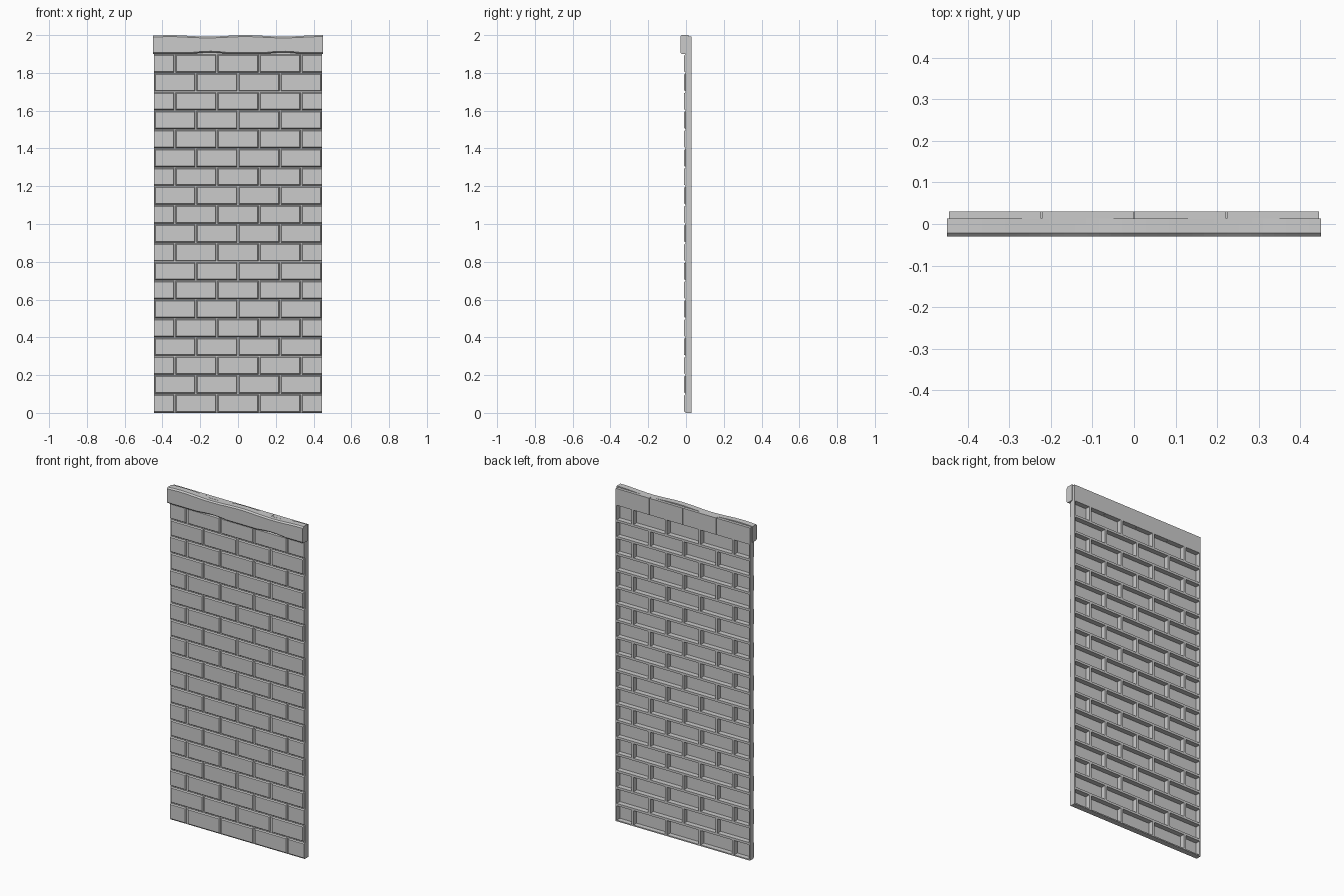
import bpy, bmesh, math

if "Cube" in bpy.data.objects:
    bpy.data.objects.remove(bpy.data.objects["Cube"])

stone = bpy.data.materials.new("grey stone")
stone.use_nodes = True
GREY = (0.6, 0.6, 0.6, 1)
stone.diffuse_color = GREY
stone.node_tree.nodes["Principled BSDF"].inputs["Base Color"].default_value = GREY

HALF, ROWS, ROW_H = 0.445, 20, 0.1
BRICK_W = HALF / 2
FRONT, MORTAR, FLOOR, BACK = -0.01, -0.003, 0.0, 0.03
RIB = 0.007


def box(bm, x0, x1, y0, y1, z0, z1, taper=(0, 0, 0)):
    """Box whose front face is drawn in by taper: left, right, and top/bottom."""
    left, right, ends = taper
    back = [(x0, y1, z0), (x1, y1, z0), (x1, y1, z1), (x0, y1, z1)]
    front = [(x0 + left, y0, z0 + ends), (x1 - right, y0, z0 + ends),
             (x1 - right, y0, z1 - ends), (x0 + left, y0, z1 - ends)]
    b = [bm.verts.new(p) for p in back]
    f = [bm.verts.new(p) for p in front]
    bm.faces.new(f)
    bm.faces.new(b[::-1])
    for i in range(4):
        j = (i + 1) % 4
        bm.faces.new((f[j], f[i], b[i], b[j]))


def finish(bm, name):
    bmesh.ops.recalc_face_normals(bm, faces=bm.faces)
    mesh = bpy.data.meshes.new(name)
    bm.to_mesh(mesh)
    bm.free()
    mesh.materials.append(stone)
    ob = bpy.data.objects.new(name, mesh)
    bpy.context.collection.objects.link(ob)
    return ob


def joints(row):
    """Joint positions of a row, alternating whole and half bricks."""
    if row % 2:
        return [-HALF + BRICK_W * i for i in range(5)]
    return [-HALF] + [-HALF + BRICK_W * (i + 0.5) for i in range(4)] + [HALF]


# Mortar sheet behind the bricks
bm = bmesh.new()
box(bm, -HALF, HALF, MORTAR, FLOOR, 0, 1.99)
finish(bm, "mortar_sheet")

# Raised bricks on the front
bm = bmesh.new()
for row in range(ROWS - 1):
    xs = joints(row)
    z = row * ROW_H
    for a, b in zip(xs, xs[1:]):
        cut_left = a == -HALF and row % 2 == 0
        cut_right = b == HALF and row % 2 == 0
        gl, gr = (0 if cut_left else 0.004), (0 if cut_right else 0.004)
        box(bm, a + gl, b - gr, FRONT, MORTAR, z + 0.003, z + ROW_H - 0.003,
            (0 if cut_left else 0.005, 0 if cut_right else 0.005, 0.005))
finish(bm, "front_bricks")

# Ribs that frame the hollow cells on the back
bm = bmesh.new()
for row in range(ROWS - 1):
    z = row * ROW_H
    box(bm, -HALF, HALF, FLOOR, BACK, max(z - RIB, 0), z + RIB)
    for x in joints(row):
        box(bm, max(x - RIB, -HALF), min(x + RIB, HALF), FLOOR, BACK,
            z + RIB, z + ROW_H - RIB)
finish(bm, "back_ribs")

# Solid top course
bm = bmesh.new()
xs = joints(ROWS - 1)
for a, b in zip(xs, xs[1:]):
    box(bm, a + 0.001 * (a > -HALF), b - 0.001 * (b < HALF), FLOOR, BACK, 1.893, 1.993)
finish(bm, "top_course")

# Wavy coping beam with chamfered front edges
bm = bmesh.new()
PROFILE = [(0.013, 0), (-0.022, 0), (-0.03, 0.008), (-0.03, 0.092), (-0.022, 0.1), (0.013, 0.1)]
STEPS = 32
rings = []
for i in range(STEPS + 1):
    x = -0.45 + 0.9 * i / STEPS
    top = 1.996 + 0.004 * math.cos((x - 0.04) * math.tau / 0.4)
    bottom = 1.9 + 0.008 * max(0, math.cos((x + 0.15) * math.tau / 0.39))
    rings.append([bm.verts.new((x, y, bottom + (top - bottom) * t / 0.1)) for y, t in PROFILE])
for r, s in zip(rings, rings[1:]):
    for k in range(len(PROFILE)):
        m = (k + 1) % len(PROFILE)
        bm.faces.new((r[k], r[m], s[m], s[k]))
bm.faces.new(rings[0])
bm.faces.new(rings[-1][::-1])
finish(bm, "coping_beam")
